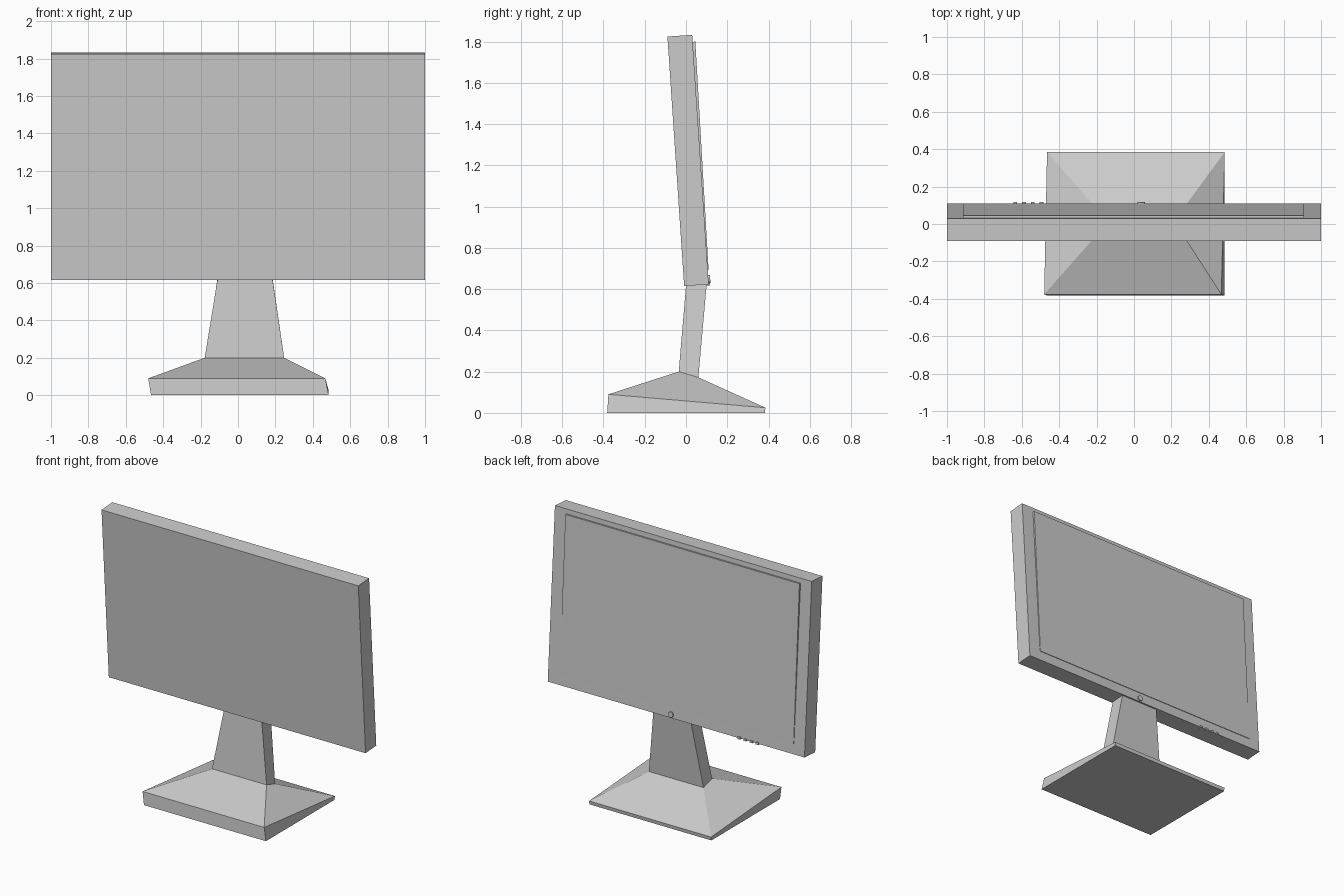
import bpy, bmesh, math
from mathutils import Vector, Matrix

if "Cube" in bpy.data.objects:
    bpy.data.objects.remove(bpy.data.objects["Cube"])


def make(name, bm):
    bmesh.ops.recalc_face_normals(bm, faces=bm.faces)
    me = bpy.data.meshes.new(name)
    bm.to_mesh(me)
    bm.free()
    ob = bpy.data.objects.new(name, me)
    bpy.context.collection.objects.link(ob)
    return ob


def loft(name, *rings):
    """Closed skin through rings of equal point count."""
    bm = bmesh.new()
    vs = [[bm.verts.new(p) for p in r] for r in rings]
    n = len(vs[0])
    for a, b in zip(vs, vs[1:]):
        for i in range(n):
            j = (i + 1) % n
            bm.faces.new((a[i], a[j], b[j], b[i]))
    bm.faces.new(vs[0])
    bm.faces.new(vs[-1])
    return make(name, bm)


def ring(x0, x1, front, back, x0b=None, x1b=None):
    """Four corners from (y, z) of the front and back edges."""
    x0b = x0 if x0b is None else x0b
    x1b = x1 if x1b is None else x1b
    return [(x0, *front), (x1, *front), (x1b, *back), (x0b, *back)]


# Sloping base plate, rising to the neck
loft("base",
     ring(-0.465, 0.485, (-0.382, 0), (0.382, 0)),
     ring(-0.48, 0.467, (-0.376, 0.09), (0.385, 0.025), -0.465, 0.485),
     ring(-0.178, 0.247, (-0.035, 0.2), (0.06, 0.172)))

# Tapered neck
loft("neck",
     ring(-0.178, 0.247, (-0.035, 0.2), (0.06, 0.172)),
     ring(-0.11, 0.185, (0.0, 0.617), (0.1, 0.622)))

# Tilted display housing
loft("display_housing",
     ring(-1, 1, (-0.009, 0.615), (0.11, 0.623)),
     ring(-1, 1, (-0.09, 1.824), (0.03, 1.832)))

# Frame of the rear face: x across, outward normal, up along the slope
up = Vector((0, -0.08, 1.209)).normalized()
out = Vector((0, up.z, -up.y))
corner = Vector((0, 0.11, 0.623))


def on_face(x, depth, height):
    return Vector((x, 0, 0)) + corner + out * depth + up * height


# Slightly raised, wedge-shaped rear panel
loft("raised_panel",
     *[[on_face(x, d, h) for d, h in
        ((-0.01, 0.07), (0.004, 0.07), (0.013, 1.178), (-0.01, 1.178))]
       for x in (-0.915, 0.908)])

# Round power button
bm = bmesh.new()
rot = out.to_track_quat('Z', 'Y').to_matrix().to_4x4()
bmesh.ops.create_cone(bm, cap_ends=True, segments=12, radius1=0.02, radius2=0.02, depth=0.018,
                      matrix=Matrix.Translation(on_face(0.04, 0.0, 0.025)) @ rot)
make("power_button", bm)

# Row of small control buttons on the lower edge
for i in range(4):
    x = -0.635 + i * 0.047
    loft(f"control_button_{i + 1}",
         *[[on_face(px, d, h) for d, h in
            ((-0.01, -0.005), (0.007, -0.005), (0.007, 0.01), (-0.01, 0.01))]
           for px in (x - 0.01, x + 0.01)])
